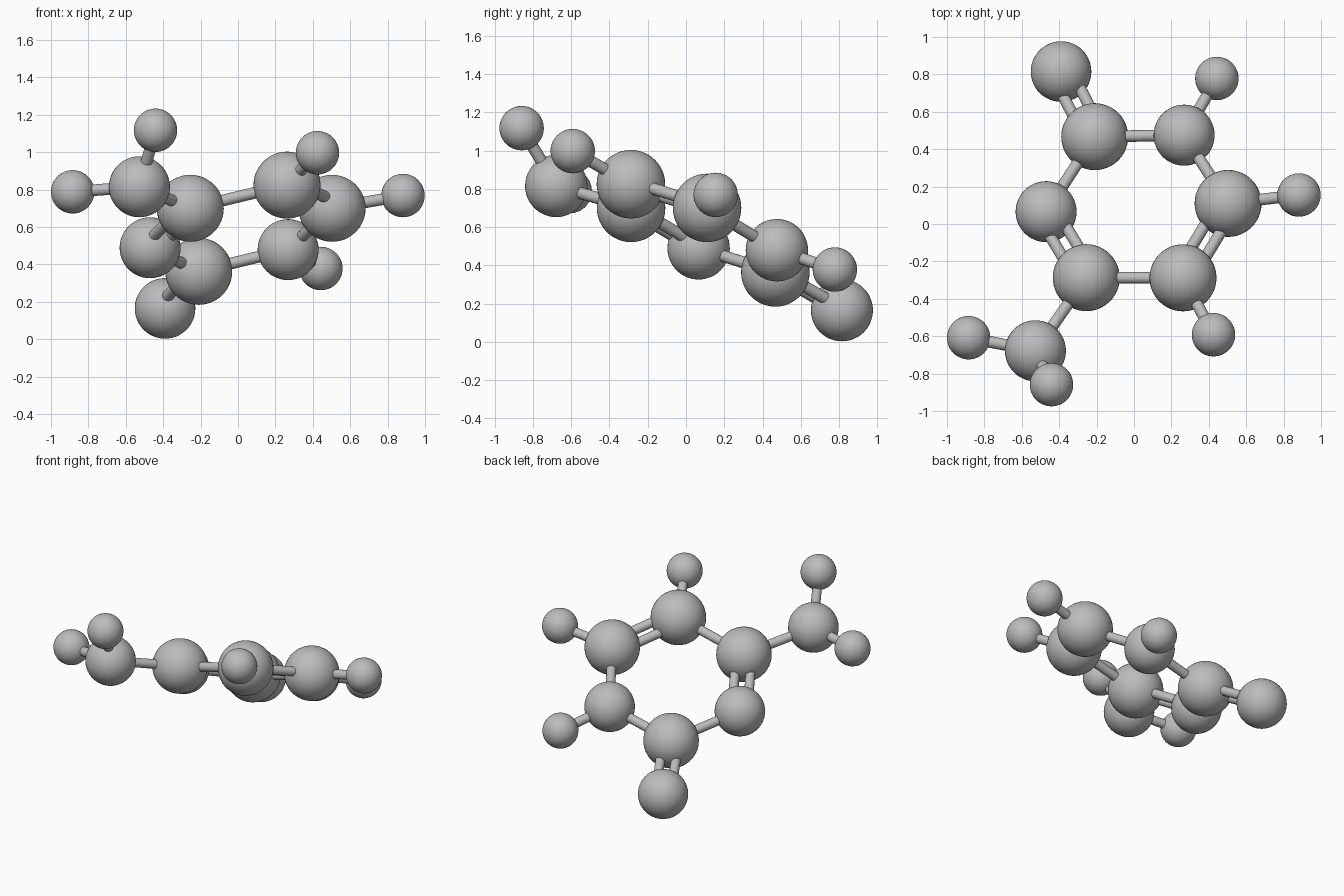
import bpy
from mathutils import Vector

cube = bpy.data.objects.get("Cube")
if cube:
    bpy.data.objects.remove(cube)

# Single flat light grey
grey = bpy.data.materials.new("light grey")
grey.use_nodes = True
colour = (0.5, 0.5, 0.5, 1)
grey.diffuse_color = colour
grey.node_tree.nodes["Principled BSDF"].inputs["Base Color"].default_value = colour

RADIUS = {"carbon": 0.179, "nitrogen": 0.163, "oxygen": 0.162, "hydrogen": 0.116}
STICK = 0.031
GAP = 0.05

# Ball centres
atoms = {
    "oxygen": (-0.39, 0.815, 0.165),
    "carbon_a": (-0.21, 0.467, 0.363),
    "nitrogen_a": (0.268, 0.475, 0.479),
    "carbon_b": (0.503, 0.11, 0.7),
    "carbon_c": (0.262, -0.288, 0.824),
    "carbon_d": (-0.255, -0.287, 0.7),
    "nitrogen_b": (-0.47, 0.066, 0.489),
    "nitrogen_c": (-0.527, -0.678, 0.815),
    "hydrogen_a": (0.443, 0.778, 0.378),
    "hydrogen_b": (0.882, 0.155, 0.768),
    "hydrogen_c": (0.425, -0.592, 0.997),
    "hydrogen_d": (-0.884, -0.608, 0.788),
    "hydrogen_e": (-0.441, -0.859, 1.117),
}
atoms = {name: Vector(p) for name, p in atoms.items()}

singles = ["carbon_a nitrogen_a", "nitrogen_a carbon_b", "carbon_c carbon_d",
           "nitrogen_b carbon_a", "carbon_d nitrogen_c", "nitrogen_a hydrogen_a",
           "carbon_b hydrogen_b", "carbon_c hydrogen_c", "nitrogen_c hydrogen_d",
           "nitrogen_c hydrogen_e"]
doubles = ["oxygen carbon_a", "carbon_b carbon_c", "carbon_d nitrogen_b"]


def finish(name):
    ob = bpy.context.object
    ob.name = name
    ob.data.materials.append(grey)
    bpy.ops.object.shade_smooth_by_angle()


def stick(name, start, end):
    axis = end - start
    bpy.ops.mesh.primitive_cylinder_add(
        vertices=24, radius=STICK, depth=axis.length, location=(start + end) / 2,
        rotation=axis.to_track_quat("Z", "Y").to_euler())
    finish(name)


# Balls
for name, centre in atoms.items():
    bpy.ops.mesh.primitive_uv_sphere_add(
        segments=48, ring_count=24, radius=RADIUS[name.split("_")[0]], location=centre)
    finish(name + "_ball")

# Single sticks
for pair in singles:
    a, b = pair.split()
    stick(f"stick_{a}_to_{b}", atoms[a], atoms[b])

# Paired sticks lie side by side in the plane of the ring
normal = (atoms["carbon_c"] - atoms["carbon_a"]).cross(
    atoms["carbon_b"] - atoms["nitrogen_b"]).normalized()
for pair in doubles:
    a, b = pair.split()
    side = (atoms[b] - atoms[a]).cross(normal).normalized() * GAP
    for label, offset in (("first", side), ("second", -side)):
        stick(f"{label}_stick_{a}_to_{b}", atoms[a] + offset, atoms[b] + offset)
